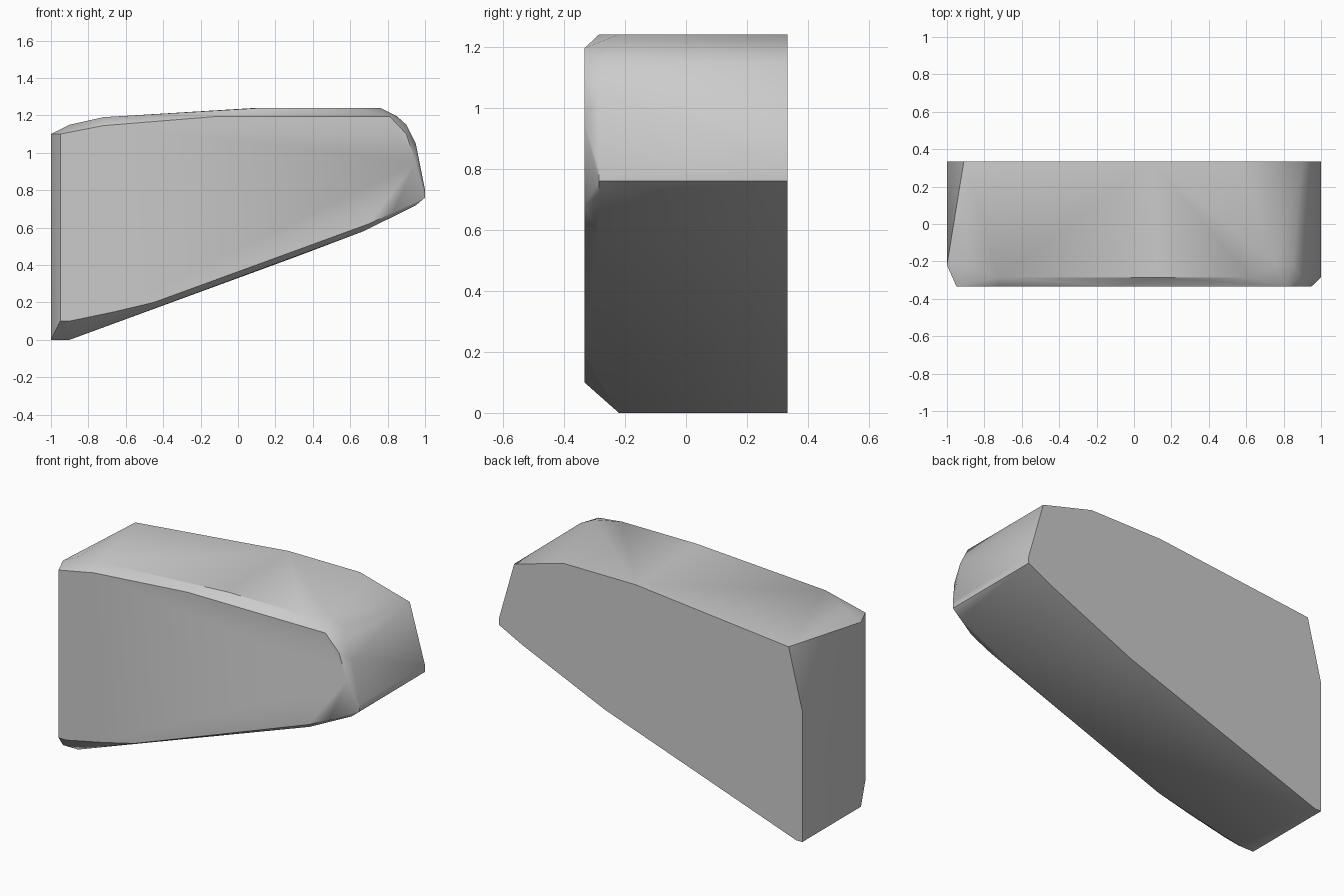
import bpy
import bmesh
import math

default_cube = bpy.data.objects.get("Cube")
if default_cube is not None:
    bpy.data.objects.remove(default_cube, do_unlink=True)

FRONT, BACK = -0.333, 0.333
RIM = -0.285      # depth where the front chamfer meets the sides
CORNER = -0.22    # deeper chamfer at the corners


def make_material(name, colour):
    material = bpy.data.materials.new(name)
    material.use_nodes = True
    material.diffuse_color = colour
    shader = material.node_tree.nodes["Principled BSDF"]
    shader.inputs["Base Color"].default_value = colour
    return material


def faceted_block(name, sections, material):
    """Wrap a convex skin around (depth, outline) sections."""
    bm = bmesh.new()
    for depth, outline in sections:
        for x, z in outline:
            bm.verts.new((x, depth, z))
    hull = bmesh.ops.convex_hull(bm, input=bm.verts[:])
    loose = [v for v in bm.verts if not v.link_faces]
    bmesh.ops.delete(bm, geom=loose, context="VERTS")
    # Merge the coplanar triangles back into clean polygons
    bmesh.ops.dissolve_limit(bm, angle_limit=math.radians(1),
                             verts=bm.verts[:], edges=bm.edges[:])
    bmesh.ops.recalc_face_normals(bm, faces=bm.faces[:])
    mesh = bpy.data.meshes.new(name)
    bm.to_mesh(mesh)
    bm.free()
    mesh.materials.append(material)
    block = bpy.data.objects.new(name, mesh)
    bpy.context.collection.objects.link(block)
    return block


# Flat front face
front_outline = [(-.95, .1), (-.9, .1), (-.66, .15), (-.45, .2), (.7, .62),
                 (.83, .68), (.95, .95), (.9, 1.1), (.81, 1.195),
                 (-.1, 1.195), (-.72, 1.145), (-.95, 1.1)]

# Ridge behind the front chamfer
rim_outline = [(.67, .58), (.95, .718), (1, .76), (1, .8), (.95, 1.05),
               (.9, 1.15), (.62, 1.24), (.13, 1.24), (-.72, 1.19)]

# Deeper corners at the blunt end and the crown
corner_outline = [(-1, 0), (-.9, 0), (-1, 1.1), (-.9, 1.15),
                  (.76, 1.24), (.85, 1.195)]

# Flat back face
back_outline = [(-1, 0), (-.96, 0), (.3, .44), (.855, .685), (1, .76),
                (1, .8), (.9, 1.15), (.57, 1.24), (.1, 1.24),
                (-.91, 1.14), (-1, .78)]

stone_grey = make_material("stone grey", (0.6, 0.6, 0.6, 1))
rock = faceted_block("wedge_rock", [(FRONT, front_outline), (RIM, rim_outline),
                                    (CORNER, corner_outline),
                                    (BACK, back_outline)], stone_grey)

# Soft shading across shallow facets, crisp edges elsewhere
bpy.ops.object.select_all(action="DESELECT")
rock.select_set(True)
bpy.context.view_layer.objects.active = rock
bpy.ops.object.shade_smooth_by_angle(angle=math.radians(30))
